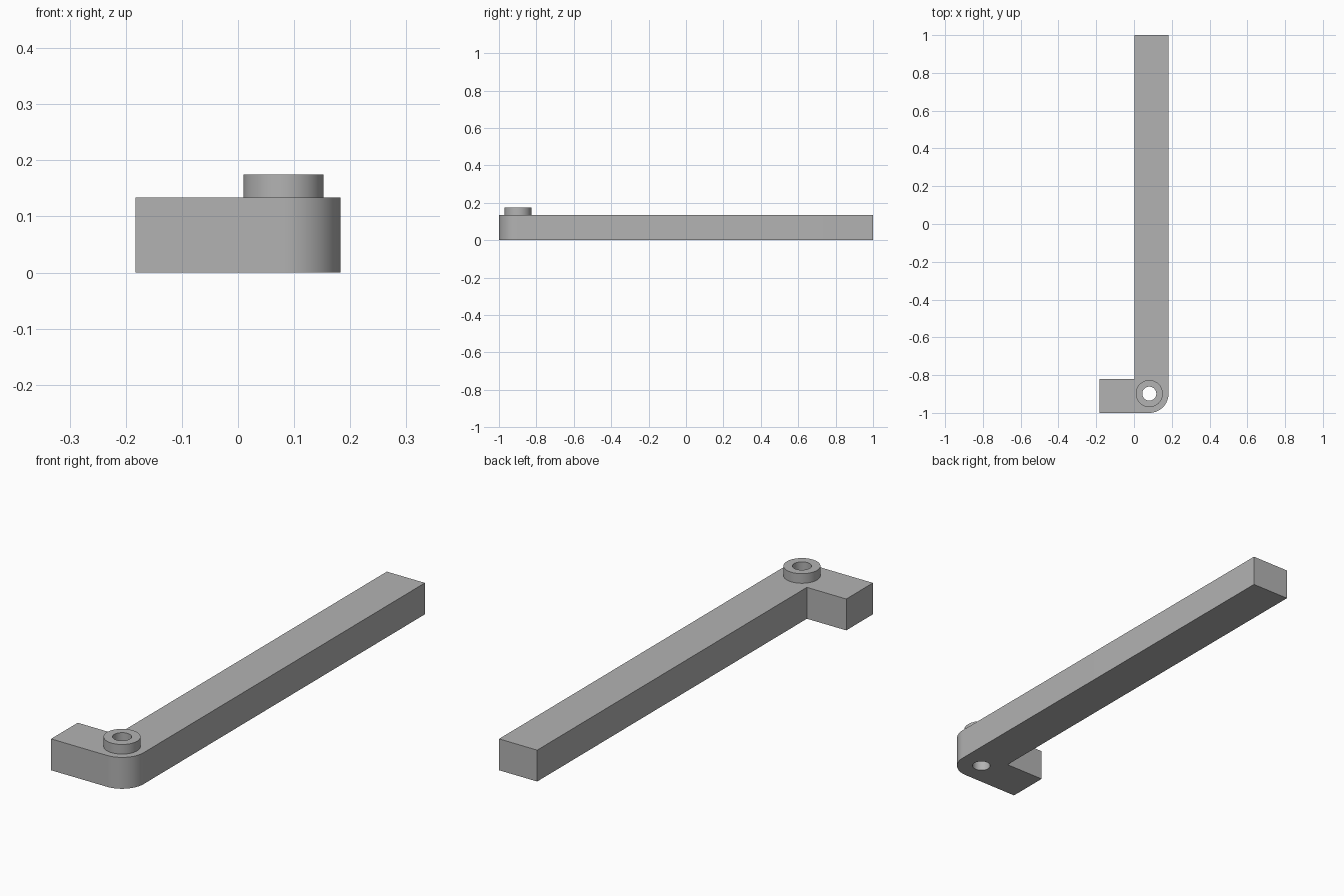
import bpy
import bmesh
from math import cos, sin, pi
from mathutils import Vector, Matrix

cube = bpy.data.objects.get("Cube")
if cube:
    bpy.data.objects.remove(cube, do_unlink=True)

# Main dimensions
HALF_X, HALF_Y = 0.183, 1.0
ARM_INNER_X, FOOT_BACK_Y = 0.003, -0.82
BODY_TOP, BOSS_TOP = 0.134, 0.175
CORNER_R, BOSS_R, BORE_R = 0.102, 0.0715, 0.037
PIVOT = Vector((HALF_X - CORNER_R, -HALF_Y + CORNER_R, 0))
SIDES = 64

grey = bpy.data.materials.new("plain grey")
grey.use_nodes = True
colour = (0.45, 0.45, 0.45, 1)
grey.diffuse_color = colour
grey.node_tree.nodes["Principled BSDF"].inputs["Base Color"].default_value = colour


def make_object(name, bm):
    bmesh.ops.recalc_face_normals(bm, faces=bm.faces)
    mesh = bpy.data.meshes.new(name)
    bm.to_mesh(mesh)
    bm.free()
    mesh.materials.append(grey)
    obj = bpy.data.objects.new(name, mesh)
    bpy.context.collection.objects.link(obj)
    return obj


def activate(obj):
    bpy.ops.object.select_all(action='DESELECT')
    obj.select_set(True)
    bpy.context.view_layer.objects.active = obj


def smooth(obj):
    activate(obj)
    bpy.ops.object.shade_smooth_by_angle(angle=pi / 6)


# L-shaped body: long arm and short foot joined by a rounded outer corner
steps = SIDES // 4
corner = [(PIVOT.x + CORNER_R * sin(i / steps * pi / 2),
           PIVOT.y - CORNER_R * cos(i / steps * pi / 2)) for i in range(steps + 1)]
outline = [(-HALF_X, -HALF_Y), *corner, (HALF_X, HALF_Y), (ARM_INNER_X, HALF_Y),
           (ARM_INNER_X, FOOT_BACK_Y), (-HALF_X, FOOT_BACK_Y)]
bm = bmesh.new()
base = bm.faces.new([bm.verts.new((x, y, 0)) for x, y in outline])
top = bmesh.ops.extrude_face_region(bm, geom=[base], use_keep_orig=True)
bmesh.ops.translate(bm, vec=(0, 0, BODY_TOP),
                    verts=[g for g in top["geom"] if isinstance(g, bmesh.types.BMVert)])
body = make_object("angled_arm", bm)

# Bore through the corner
bm = bmesh.new()
bmesh.ops.create_cone(bm, cap_ends=True, segments=SIDES, radius1=BORE_R, radius2=BORE_R,
                      depth=1, matrix=Matrix.Translation(PIVOT))
cutter = make_object("bore_cutter", bm)
cutter.hide_render = True
cut = body.modifiers.new("bore", 'BOOLEAN')
cut.operation = 'DIFFERENCE'
cut.solver = 'EXACT'
cut.object = cutter
activate(body)
bpy.ops.object.modifier_apply(modifier=cut.name)
bpy.data.objects.remove(cutter, do_unlink=True)
smooth(body)

# Raised ring around the bore
bm = bmesh.new()
section = [bm.verts.new(PIVOT + Vector((r, 0, z))) for r, z in
           [(BORE_R, BODY_TOP), (BOSS_R, BODY_TOP), (BOSS_R, BOSS_TOP), (BORE_R, BOSS_TOP)]]
edges = [bm.edges.new((section[i - 1], section[i])) for i in range(4)]
bmesh.ops.spin(bm, geom=section + edges, cent=PIVOT, axis=(0, 0, 1), angle=2 * pi,
               steps=SIDES, use_merge=True)
bmesh.ops.remove_doubles(bm, verts=bm.verts, dist=0.0001)
smooth(make_object("pivot_boss", bm))
